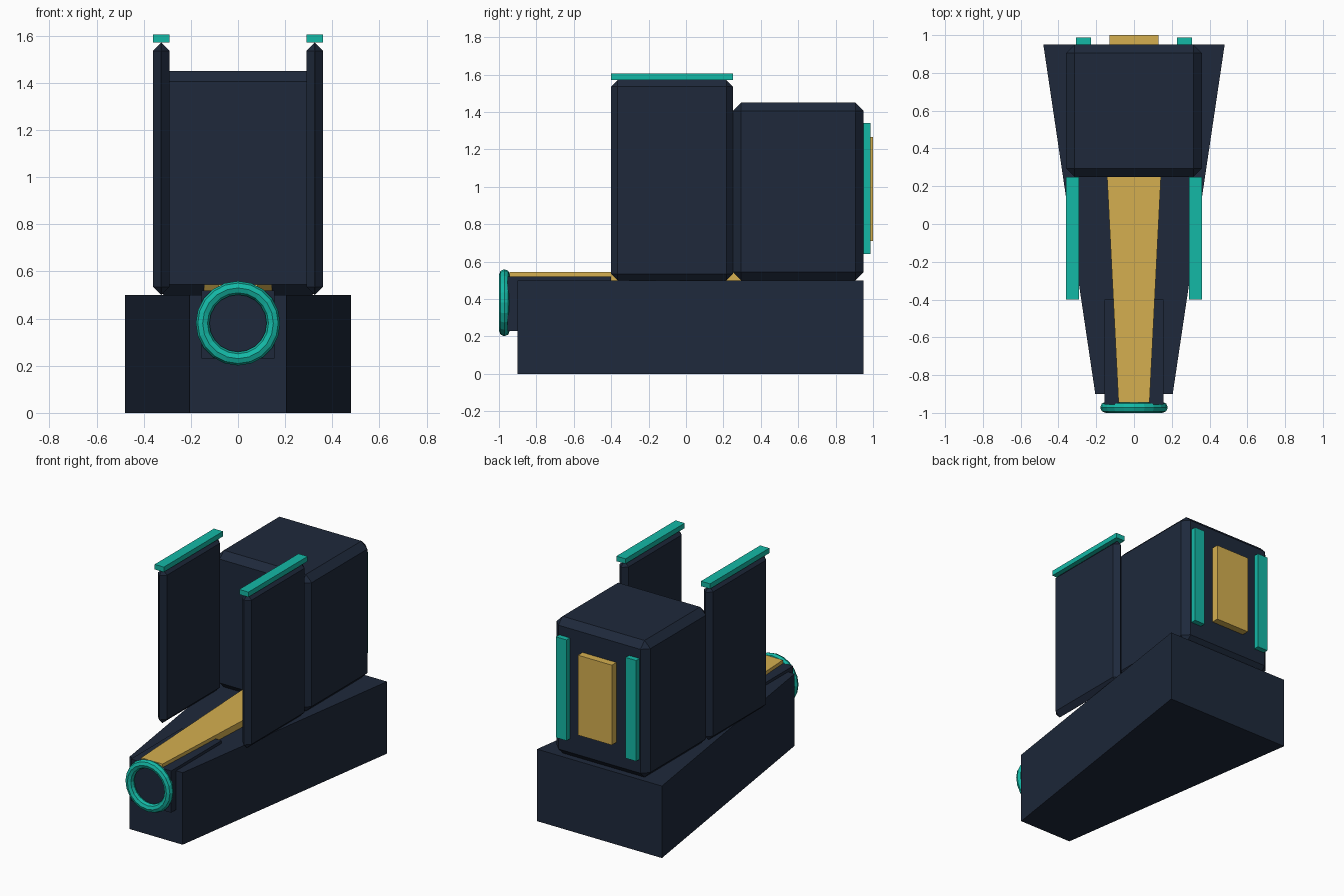
import bpy
import bmesh
from math import pi

if "Cube" in bpy.data.objects:
    bpy.data.objects.remove(bpy.data.objects["Cube"])


def material(name, rgb):
    m = bpy.data.materials.new(name)
    m.diffuse_color = (*rgb, 1)
    m.use_nodes = True
    m.node_tree.nodes["Principled BSDF"].inputs["Base Color"].default_value = m.diffuse_color
    return m


NAVY = material("navy", (0.013, 0.022, 0.044))
TEAL = material("teal", (0.007, 0.48, 0.38))
GOLD = material("gold", (0.66, 0.43, 0.08))


def block(name, x, y, z, mat, bevel=0, front_half=None):
    """Box from (min, max) ranges; front_half narrows the front end, bevel chamfers all edges."""
    bm = bmesh.new()
    bmesh.ops.create_cube(bm, size=1)
    for v in bm.verts:
        front = v.co.y < 0
        v.co.x = x[v.co.x > 0]
        v.co.y = y[v.co.y > 0]
        v.co.z = z[v.co.z > 0]
        if front and front_half:
            v.co.x = front_half if v.co.x > 0 else -front_half
    if bevel:
        bmesh.ops.bevel(bm, geom=bm.edges[:], offset=bevel, offset_type='OFFSET',
                        segments=1, affect='EDGES', profile=0.5)
    me = bpy.data.meshes.new(name)
    bm.to_mesh(me)
    bm.free()
    me.materials.append(mat)
    ob = bpy.data.objects.new(name, me)
    bpy.context.collection.objects.link(ob)
    return ob


# Wedge-shaped base and nose housing
block("hull", (-0.48, 0.48), (-0.90, 0.95), (0, 0.50), NAVY, front_half=0.205)
block("nose_housing", (-0.155, 0.155), (-0.955, -0.40), (0.23, 0.52), NAVY)

# Gold strip along the top, tapering forward
block("top_strip", (-0.145, 0.145), (-0.945, 0.30), (0.49, 0.545), GOLD, front_half=0.082)

# Chamfered rear cabin
block("rear_cabin", (-0.36, 0.36), (0.25, 0.95), (0.50, 1.45), NAVY, bevel=0.045)
block("rear_plate", (-0.13, 0.13), (0.94, 1.00), (0.71, 1.265), GOLD)

# Paired fins, fin caps and rear lights
for side, s in (("left", -1), ("right", 1)):
    def span(a, b):
        return tuple(sorted((s * a, s * b)))
    block(side + "_fin", span(0.29, 0.36), (-0.40, 0.25), (0.50, 1.57), NAVY, bevel=0.0345)
    block(side + "_fin_cap", span(0.29, 0.36), (-0.40, 0.25), (1.57, 1.605), TEAL)
    block(side + "_rear_light", span(0.227, 0.308), (0.94, 0.987), (0.64, 1.34), TEAL)

# Ring on the nose
bpy.ops.mesh.primitive_torus_add(major_radius=0.15, minor_radius=0.029, major_segments=20,
                                 minor_segments=8, location=(0, -0.971, 0.38),
                                 rotation=(pi / 2, 0, 0))
ring = bpy.context.object
ring.name = "nose_ring"
ring.data.materials.append(TEAL)
